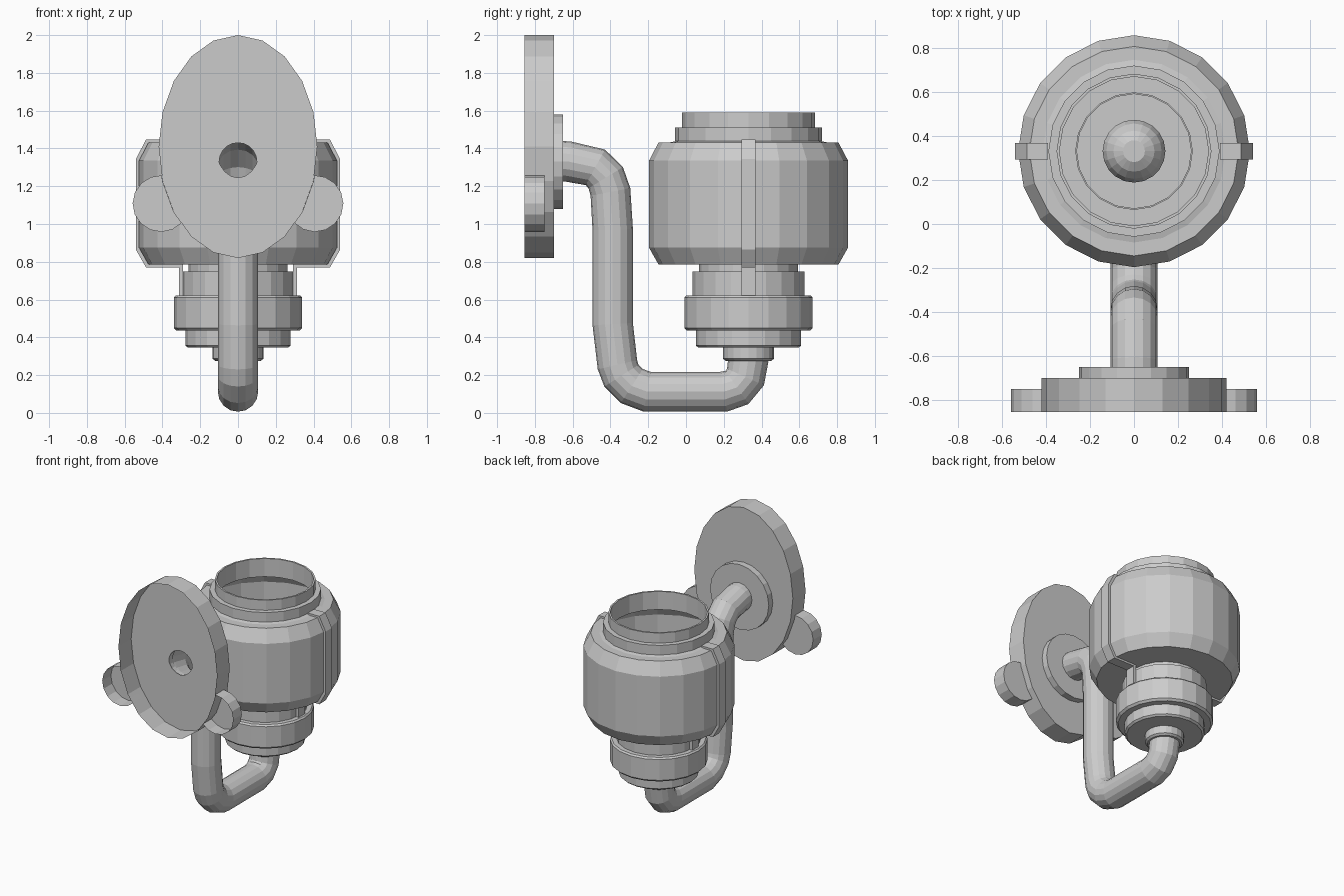
import bpy, bmesh, math
from mathutils import Matrix, Vector

if "Cube" in bpy.data.objects:
    bpy.data.objects.remove(bpy.data.objects["Cube"])

SIDES = 20
AXIS_Y = 0.331      # lamp axis
ARM_Z = 1.33        # height of the arm where it meets the wall plate


def finish(name, bm):
    bmesh.ops.remove_doubles(bm, verts=bm.verts, dist=1e-5)
    bmesh.ops.recalc_face_normals(bm, faces=bm.faces)
    me = bpy.data.meshes.new(name)
    bm.to_mesh(me)
    bm.free()
    ob = bpy.data.objects.new(name, me)
    bpy.context.collection.objects.link(ob)
    return ob


def skin(bm, rings, closed_loop=False):
    pairs = list(zip(rings, rings[1:]))
    if closed_loop:
        pairs.append((rings[-1], rings[0]))
    for a, b in pairs:
        n = len(a)
        for i in range(n):
            j = (i + 1) % n
            bm.faces.new((a[i], a[j], b[j], b[i]))


def lathe(name, profile, matrix, loop=False, cap_start=False, cap_end=False):
    """Spin (radius, height) points round local z."""
    bm = bmesh.new()
    rings = []
    for r, h in profile:
        rings.append([bm.verts.new((r * math.cos(a), r * math.sin(a), h))
                      for a in (2 * math.pi * i / SIDES for i in range(SIDES))])
    skin(bm, rings, loop)
    if cap_start:
        bm.faces.new(rings[0])
    if cap_end:
        bm.faces.new(rings[-1])
    bm.transform(matrix)
    return finish(name, bm)


def extrude_xz(name, outline, y0, y1, front=True, side=1):
    """Prism from an x-z outline, side=-1 mirrors it."""
    bm = bmesh.new()
    a = [bm.verts.new((side * x, y0, z)) for x, z in outline]
    b = [bm.verts.new((side * x, y1, z)) for x, z in outline]
    skin(bm, [a, b])
    if front:
        bm.faces.new(a)
    bm.faces.new(b)
    return finish(name, bm)


lamp = Matrix.Translation((0, AXIS_Y, 0))
wall = Matrix.Rotation(math.pi / 2, 4, 'X')     # local z -> -y, local y -> z

# glass shade: open at the top, thin wall
lathe("glass_shade", [
    (0.265, 0.785), (0.476, 0.785), (0.527, 0.875), (0.527, 1.335), (0.476, 1.432),
    (0.389, 1.432), (0.389, 1.512), (0.352, 1.512), (0.352, 1.59), (0.339, 1.59),
    (0.339, 1.45), (0.466, 1.42), (0.515, 1.33), (0.515, 0.88), (0.466, 0.80),
    (0.265, 0.80)], lamp, loop=True)

# stepped socket under the shade
lathe("socket", [
    (0.12, 0.275), (0.135, 0.287), (0.135, 0.345), (0.265, 0.345), (0.279, 0.357),
    (0.279, 0.435), (0.325, 0.435), (0.34, 0.45), (0.34, 0.61), (0.33, 0.622),
    (0.296, 0.622), (0.296, 0.748), (0.262, 0.748), (0.262, 0.80)],
    lamp, cap_start=True, cap_end=True)

# bulb
bulb = [(0.08, 0.80), (0.08, 0.90)]
bulb += [(0.145 * math.cos(a), 1.04 + 0.145 * math.sin(a))
         for a in (math.radians(d) for d in range(-50, 90, 20))]
lathe("bulb", bulb, lamp, cap_end=True)

# thin straps hugging both sides of the shade
strap = [(0.39, 1.447), (0.487, 1.447), (0.541, 1.343), (0.541, 0.865), (0.487, 0.77),
         (0.312, 0.77), (0.312, 0.615), (0.29, 0.615), (0.29, 0.787), (0.474, 0.787),
         (0.524, 0.876), (0.524, 1.334), (0.474, 1.43), (0.39, 1.43)]
for label, s in (("right", 1), ("left", -1)):
    extrude_xz("strap_" + label, strap, AXIS_Y - 0.038, AXIS_Y + 0.038, side=s)

# oval wall plate: hollow shell open to the wall, with a wiring hole
lathe("wall_plate", [(1, 0.855), (1, 0.70), (0.28, 0.70)],
      Matrix.Translation((0, 0, 1.41)) @ Matrix.Diagonal((0.42, 1, 0.59, 1)) @ wall)

# collar ring where the arm leaves the plate
lathe("collar", [(0.25, 0.699), (0.25, 0.65), (0.10, 0.65), (0.10, 0.699)],
      Matrix.Translation((0, 0, ARM_Z)) @ wall, loop=True)

# rounded hollow ears on the wall plate
ear = [(0.408 + 0.15 * math.cos(a), 1.108 + 0.15 * math.sin(a))
       for a in (math.radians(92 - 229 * i / 10) for i in range(11))]
ear += [(0.34, 1.063), (0.40, 1.228)]
for label, s in (("right", 1), ("left", -1)):
    extrude_xz("ear_" + label, ear, -0.855, -0.75, front=False, side=s)

# bent tube arm, swept along a path in the y-z plane
path = [Vector(p) for p in (
    (-0.69, 1.335), (-0.62, 1.33), (-0.48, 1.30), (-0.425, 1.245), (-0.40, 1.17),
    (-0.388, 0.97), (-0.388, 0.47), (-0.363, 0.255), (-0.342, 0.197), (-0.287, 0.142),
    (-0.205, 0.112), (0.20, 0.112), (0.27, 0.135), (0.315, 0.19), (0.331, 0.29))]
bm = bmesh.new()
rings = []
for i, p in enumerate(path):
    d0 = (p - path[max(i - 1, 0)]).normalized()
    d1 = (path[min(i + 1, len(path) - 1)] - p).normalized()
    t = (d0 + d1).normalized()
    n = Vector((-t.y, t.x))
    ring = []
    for k in range(16):
        a = 2 * math.pi * k / 16
        q = p + n * 0.107 * math.sin(a)
        ring.append(bm.verts.new((0.107 * math.cos(a), q.x, q.y)))
    rings.append(ring)
skin(bm, rings)
finish("arm", bm)
